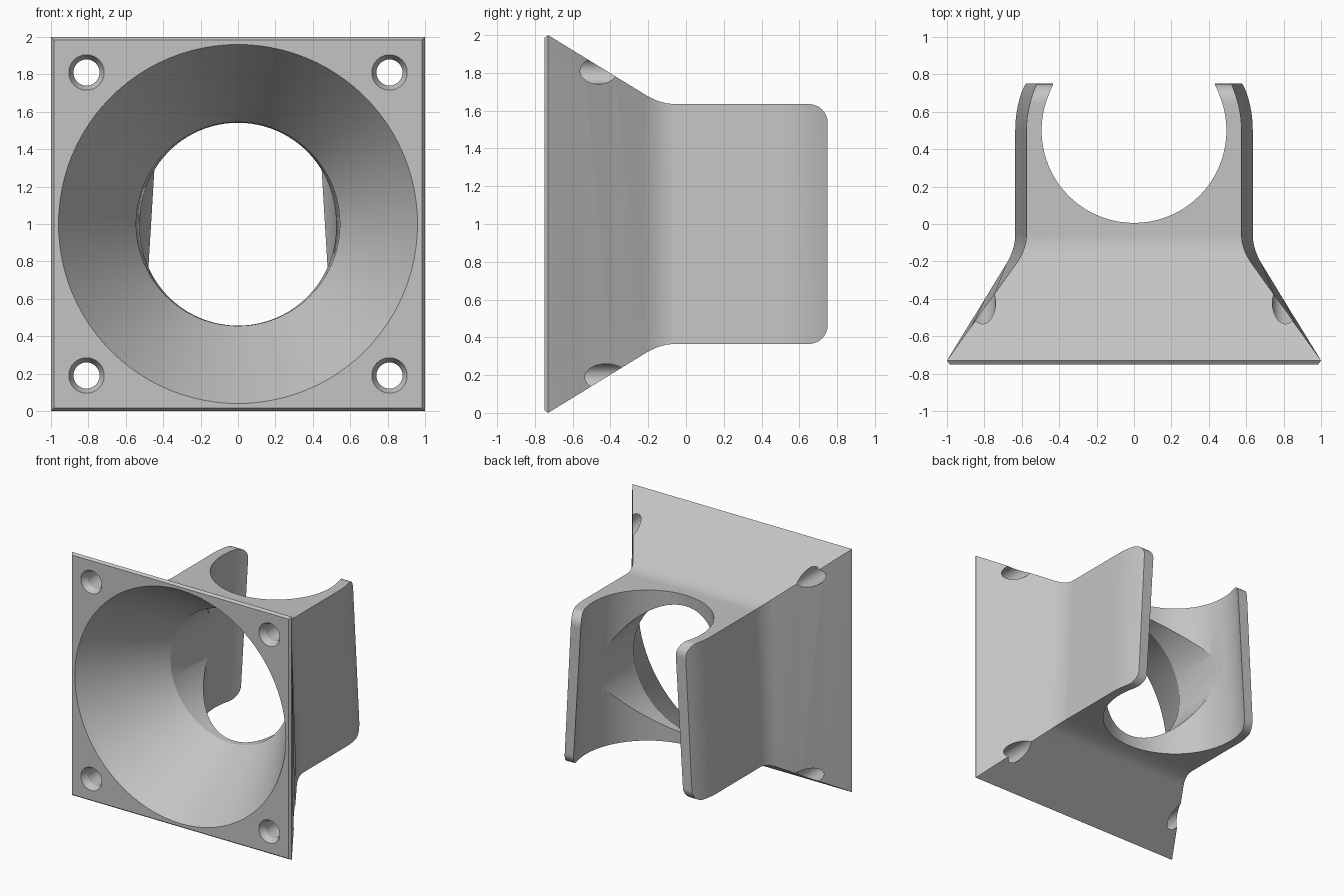
import bpy, bmesh, math
from mathutils import Matrix, Vector

if "Cube" in bpy.data.objects:
    bpy.data.objects.remove(bpy.data.objects["Cube"], do_unlink=True)

grey = bpy.data.materials.new("light_grey")
grey.use_nodes = True
COLOUR = (0.55, 0.55, 0.55, 1)
grey.diffuse_color = COLOUR
grey.node_tree.nodes["Principled BSDF"].inputs["Base Color"].default_value = COLOUR

HALF = 0.635            # half height of the rear block
CUP_Y = 0.5             # axis of the upright cup
TOP_R, LOW_R = 0.575, 0.635
BEND, FILLET = -0.135, 0.08


def make_object(name, bm):
    bmesh.ops.recalc_face_normals(bm, faces=bm.faces)
    mesh = bpy.data.meshes.new(name)
    bm.to_mesh(mesh)
    bm.free()
    mesh.materials.append(grey)
    obj = bpy.data.objects.new(name, mesh)
    bpy.context.collection.objects.link(obj)
    return obj


def lathe(name, profile, matrix, segments):
    """Solid of revolution from (radius, height) pairs."""
    bm = bmesh.new()
    rings = []
    for r, h in profile:
        angles = [2 * math.pi * i / segments for i in range(segments)]
        rings.append([bm.verts.new(matrix @ Vector((r * math.cos(a), r * math.sin(a), h)))
                      for a in angles])
    skin(bm, rings)
    return make_object(name, bm)


def skin(bm, rings):
    for a, b in zip(rings, rings[1:]):
        for i in range(len(a)):
            j = (i + 1) % len(a)
            bm.faces.new((a[i], a[j], b[j], b[i]))
    bm.faces.new(rings[0])
    bm.faces.new(rings[-1])


def flare(y):
    """1 at the flange rim, 0 at the rear block, with a rounded bend."""
    slope = 1 / (BEND + 0.73)
    if y > BEND + FILLET:
        return 0
    if y < BEND - FILLET:
        return min(1, (BEND - y) * slope)
    return slope * (BEND + FILLET - y) ** 2 / (4 * FILLET)


def section(y):
    """Four corners of the body at depth y."""
    t = flare(y)
    h = HALF
    if y > 0.65:
        h = HALF - 0.1 + math.sqrt(max(0, 0.01 - (y - 0.65) ** 2))
    corners = []
    for side, up in ((-1, -1), (1, -1), (1, 1), (-1, 1)):
        mid = (TOP_R + LOW_R) / 2
        r = mid + (TOP_R - LOW_R) / 2 * up * h / HALF
        x = math.sqrt(r * r - max(0, y - CUP_Y) ** 2)
        x, z = x + (1 - x) * t, h + (1 - h) * t
        if y < -0.74:
            x = z = 0.985
        corners.append((side * x, y, 1 + up * z))
    return corners


# Body: flared square flange running into a block with a rounded back
depths = [-0.75, -0.73, -0.55, -0.38]
depths += [BEND + FILLET * (i / 5 - 1) for i in range(11)]
depths += [0.2] + [CUP_Y + 0.15 * i / 6 for i in range(7)]
depths += [0.65 + 0.1 * math.sin(math.pi * i / 16) for i in range(1, 9)]
bm = bmesh.new()
skin(bm, [[bm.verts.new(c) for c in section(y)] for y in depths])
bmesh.ops.triangulate(bm, faces=bm.faces)
body = make_object("flared_duct_body", bm)

# Cutters: funnel, tapered upright cup, countersunk screw holes
along_y = Matrix.Translation((0, 0, 1)) @ Matrix.Rotation(-math.pi / 2, 4, "X")
cutters = [
    lathe("funnel_cutter", [(0.992, -0.8), (0.96, -0.75), (0.545, -0.1), (0.525, 0.45)],
          along_y, 96),
    lathe("cup_cutter", [(0.576, 0.1), (0.48, 1.9)],
          Matrix.Translation((0, CUP_Y, 0)), 96),
]
for sx in (-1, 1):
    for sz in (-1, 1):
        place = Matrix.Translation((sx * 0.81, 0, sz * 0.81)) @ along_y
        cutters.append(lathe("screw_hole_cutter",
                             [(0.12, -0.8), (0.095, -0.75), (0.07, -0.7), (0.07, -0.2)],
                             place, 32))

for cutter in cutters:
    cutter.hide_render = True
    mod = body.modifiers.new("cut", "BOOLEAN")
    mod.operation = "DIFFERENCE"
    mod.solver = "EXACT"
    mod.object = cutter

# Bake the cuts and drop the cutters
bpy.context.view_layer.update()
graph = bpy.context.evaluated_depsgraph_get()
result = bpy.data.meshes.new_from_object(body.evaluated_get(graph))
body.modifiers.clear()
body.data = result
result.materials.clear()
result.materials.append(grey)
for poly in result.polygons:
    poly.material_index = 0
for cutter in cutters:
    bpy.data.objects.remove(cutter, do_unlink=True)

# Smooth curved walls, keep the crisp edges
bpy.ops.object.select_all(action="DESELECT")
body.select_set(True)
bpy.context.view_layer.objects.active = body
bpy.ops.object.shade_smooth_by_angle(angle=math.radians(25))
weighted = body.modifiers.new("even_shading", "WEIGHTED_NORMAL")
weighted.keep_sharp = True
